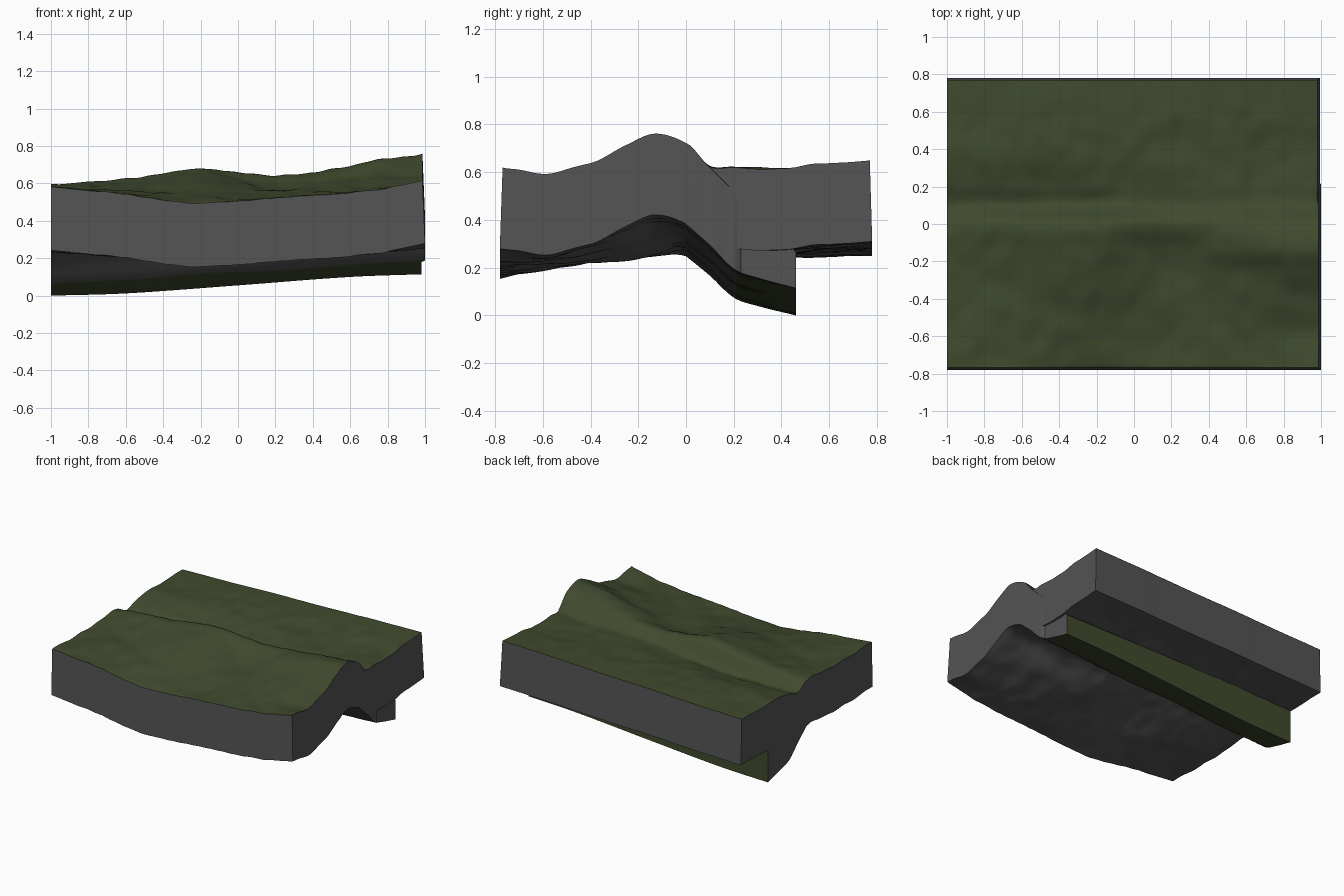
import bpy, bmesh, math
from mathutils import Vector, noise

if "Cube" in bpy.data.objects:
    bpy.data.objects.remove(bpy.data.objects["Cube"])

# Control heights of the ground: one row per x, one column per y
YK = [-.78, -.6, -.4, -.25, -.13, .01, .1, .2, .35, .55, .78]
XK = [-1, -.6, -.2, .2, .6, 1]
HK = [
    [.578, .575, .575, .58, .59, .59, .54, .56, .585, .585, .59],
    [.54, .55, .565, .585, .605, .625, .535, .55, .59, .60, .60],
    [.495, .53, .585, .63, .66, .67, .555, .57, .60, .61, .615],
    [.525, .535, .555, .57, .595, .645, .585, .59, .605, .62, .625],
    [.55, .56, .60, .64, .695, .685, .61, .605, .61, .625, .64],
    [.62, .594, .64, .72, .77, .72, .625, .62, .612, .635, .65],
]
THICK, SEAM, TIP = .34, .08, .46


def curve(ks, vs, t):
    """Smooth interpolation through (ks, vs)."""
    n = len(ks)
    t = min(max(t, ks[0]), ks[-1])
    i = 0
    while i < n - 2 and t > ks[i + 1]:
        i += 1

    def slope(j):
        a, b = max(j - 1, 0), min(j + 1, n - 1)
        return (vs[b] - vs[a]) / (ks[b] - ks[a])
    h = ks[i + 1] - ks[i]
    u = (t - ks[i]) / h
    return ((2*u**3 - 3*u*u + 1) * vs[i] + (u**3 - 2*u*u + u) * h * slope(i)
            + (3*u*u - 2*u**3) * vs[i + 1] + (u**3 - u*u) * h * slope(i + 1))


def ground(x, y):
    z = curve(XK, [curve(YK, row, y) for row in HK], x)
    fade = min(1, max(.15, (.8 - y) / .25))     # the back edge is nearly straight
    return z + fade * (.012 * noise.noise(Vector((x * 5, y * 4, 3.3)))
                       + .009 * noise.noise(Vector((x * 10, y * 8, 7.1))))


def front_top(x, y):
    if y <= SEAM:
        return ground(x, y)
    u = (y - SEAM) / (TIP - SEAM)           # dives below the back plate
    return ground(x, SEAM) * (1 - u) + .265 * u


def front_bottom(x, y):
    if y <= 0:
        return ground(x, y) - THICK
    s = ground(x, 0) - THICK
    e = curve([-1, -.6, 0, .6, 1], [0, .012, .055, .1, .115], x)
    return s + (e - s) * curve([0, .1, .2, .3, TIP], [0, .33, .7, .84, 1], y)


def back_bottom(x, y):
    z = ground(x, y) - THICK
    return max(z, front_bottom(x, y) + .05) if y < TIP else z


def material(name, rgb):
    m = bpy.data.materials.new(name)
    m.diffuse_color = (*rgb, 1)
    m.use_nodes = True
    m.node_tree.nodes["Principled BSDF"].inputs["Base Color"].default_value = m.diffuse_color
    return m


grass = material("moss green", (.051, .069, .027))
rock = material("rock grey", (.087, .087, .087))


def plate(name, y0, y1, x1, top, bottom, green_rule, nx=100, ny=70):
    """Slab between two height functions; walls lean out slightly downwards."""
    bm = bmesh.new()
    grids = []
    for f, grow in ((top, 0), (bottom, 1)):
        g = []
        for i in range(nx + 1):
            x = -1 + (x1 + 1) * i / nx
            col = []
            for j in range(ny + 1):
                y = y0 + (y1 - y0) * j / ny
                px, py = x, y
                if not grow:
                    if i == nx:
                        px -= .014
                    if abs(y) > .775:
                        py *= .985
                if y1 == TIP and y > .22 and i == nx:
                    px = .98                 # buried tip is a little shorter
                col.append(bm.verts.new((px, py, f(x, y))))
            g.append(col)
        grids.append(g)
    t, b = grids

    def quad(vs, kind):
        fc = bm.faces.new(vs)
        fc.material_index = 0 if green_rule(kind, fc.calc_center_median()) else 1
    for i in range(nx):
        for j in range(ny):
            quad((t[i][j], t[i+1][j], t[i+1][j+1], t[i][j+1]), "top")
            quad((b[i][j], b[i][j+1], b[i+1][j+1], b[i+1][j]), "bottom")
        quad((b[i][0], b[i+1][0], t[i+1][0], t[i][0]), "front")
        quad((t[i][ny], t[i+1][ny], b[i+1][ny], b[i][ny]), "back")
    for j in range(ny):
        quad((t[0][j], t[0][j+1], b[0][j+1], b[0][j]), "end")
        quad((b[nx][j], b[nx][j+1], t[nx][j+1], t[nx][j]), "end")
    bmesh.ops.recalc_face_normals(bm, faces=bm.faces)
    me = bpy.data.meshes.new(name)
    bm.to_mesh(me)
    bm.free()
    me.materials.append(grass)
    me.materials.append(rock)
    ob = bpy.data.objects.new(name, me)
    bpy.context.collection.objects.link(ob)
    bpy.ops.object.select_all(action='DESELECT')
    ob.select_set(True)
    bpy.context.view_layer.objects.active = ob
    bpy.ops.object.shade_smooth_by_angle(angle=math.radians(35))
    return ob


# Front plate: its buried tip (behind y = 0.22) is green underneath and behind
plate("front_plate", -.78, TIP, 1, front_top, front_bottom,
      lambda k, c: k in ("top", "back") or (k == "bottom" and c.y > .22))

# Back plate resting on the diving front plate
plate("back_plate", SEAM, .78, .995, ground, back_bottom,
      lambda k, c: k == "top")
